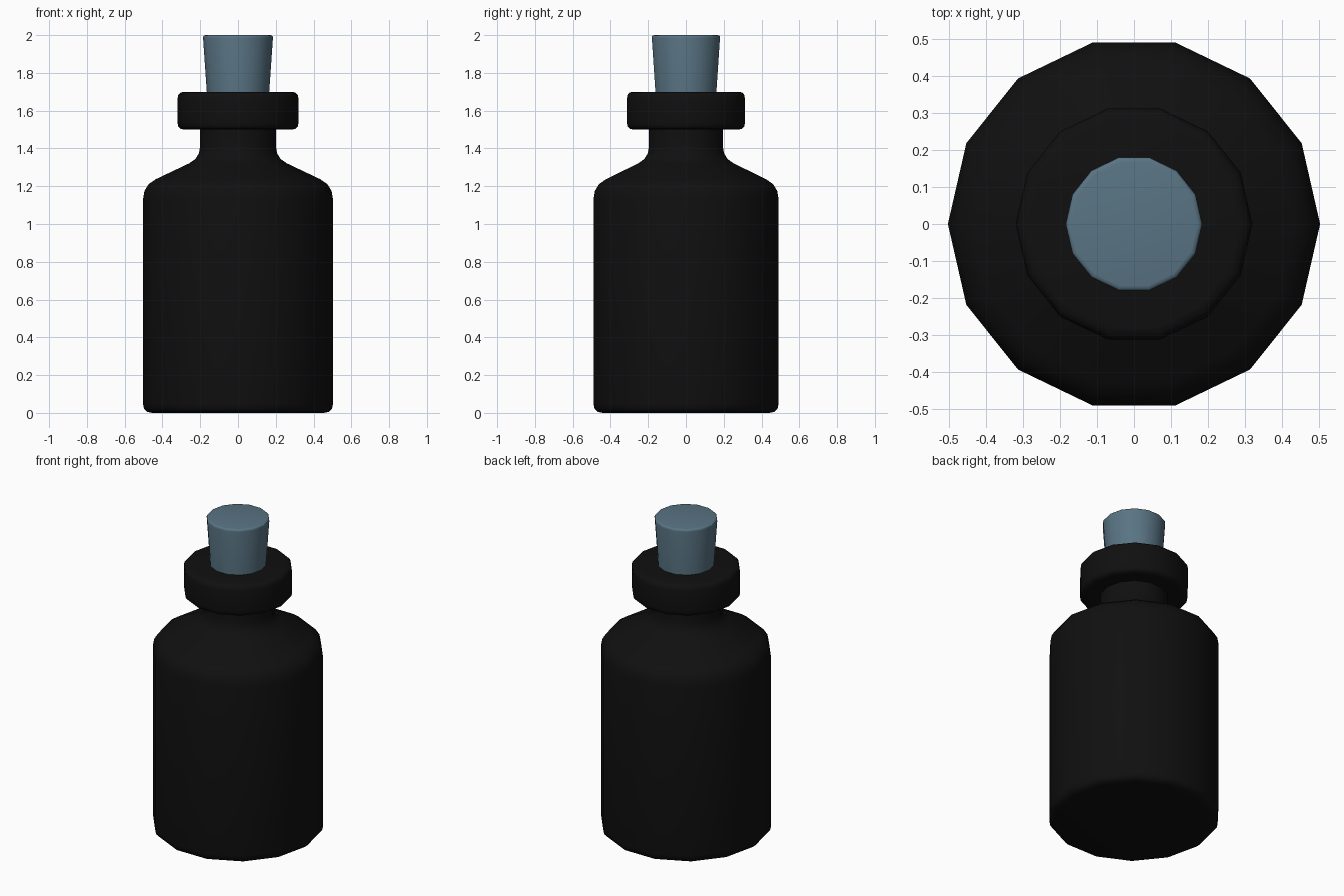
import bpy, bmesh, math
from mathutils import Vector

SIDES = 14

cube = bpy.data.objects.get("Cube")
if cube:
    bpy.data.objects.remove(cube, do_unlink=True)


def material(name, rgb, rough):
    m = bpy.data.materials.new(name)
    m.use_nodes = True
    m.diffuse_color = (*rgb, 1)
    bsdf = m.node_tree.nodes["Principled BSDF"]
    bsdf.inputs["Base Color"].default_value = (*rgb, 1)
    bsdf.inputs["Roughness"].default_value = rough
    return m


def rounded(profile, steps=3):
    """Replace each (radius, height, setback) corner by a short curve."""
    out = []
    for i, (r, z, s) in enumerate(profile):
        p = Vector((r, z))
        if s == 0:
            out.append(p)
            continue
        a = p + (Vector(profile[i - 1][:2]) - p).normalized() * s
        b = p + (Vector(profile[i + 1][:2]) - p).normalized() * s
        for k in range(steps + 1):
            t = k / steps
            out.append(a * (1 - t) ** 2 + p * 2 * t * (1 - t) + b * t * t)
    return out


def lathe(name, profile, mat):
    """Turn a profile around z; its first and last rings are capped."""
    bm = bmesh.new()
    rings = []
    for p in rounded(profile):
        if p.x < 1e-4:
            continue
        rings.append([bm.verts.new((p.x * math.cos(a), p.x * math.sin(a), p.y))
                      for a in (math.tau * i / SIDES for i in range(SIDES))])
    for low, high in zip(rings, rings[1:]):
        for i in range(SIDES):
            j = (i + 1) % SIDES
            bm.faces.new((low[i], low[j], high[j], high[i]))
    bm.faces.new(rings[0][::-1])
    bm.faces.new(rings[-1])
    bmesh.ops.recalc_face_normals(bm, faces=bm.faces)
    mesh = bpy.data.meshes.new(name)
    bm.to_mesh(mesh)
    bm.free()
    mesh.materials.append(mat)
    obj = bpy.data.objects.new(name, mesh)
    bpy.context.collection.objects.link(obj)
    bpy.ops.object.select_all(action='DESELECT')
    obj.select_set(True)
    bpy.context.view_layer.objects.active = obj
    bpy.ops.object.shade_smooth_by_angle(angle=math.radians(40))
    return obj


black = material("black glass", (0.005, 0.005, 0.005), 0.5)
slate = material("slate blue stopper", (0.10, 0.175, 0.23), 0.8)

# Bottle: base, straight wall, sloped shoulder, neck and thick lip
lathe("bottle", [
    (0, 0, 0), (0.503, 0, 0.05),
    (0.503, 1.205, 0.075), (0.2, 1.349, 0.065),
    (0.2, 1.5, 0), (0.32, 1.5, 0.035),
    (0.32, 1.7, 0.035), (0, 1.7, 0),
], black)

# Tapered stopper, seated in the neck
lathe("stopper", [
    (0, 1.55, 0), (0.155, 1.55, 0),
    (0.186, 2.0, 0.015), (0, 2.0, 0),
], slate)
